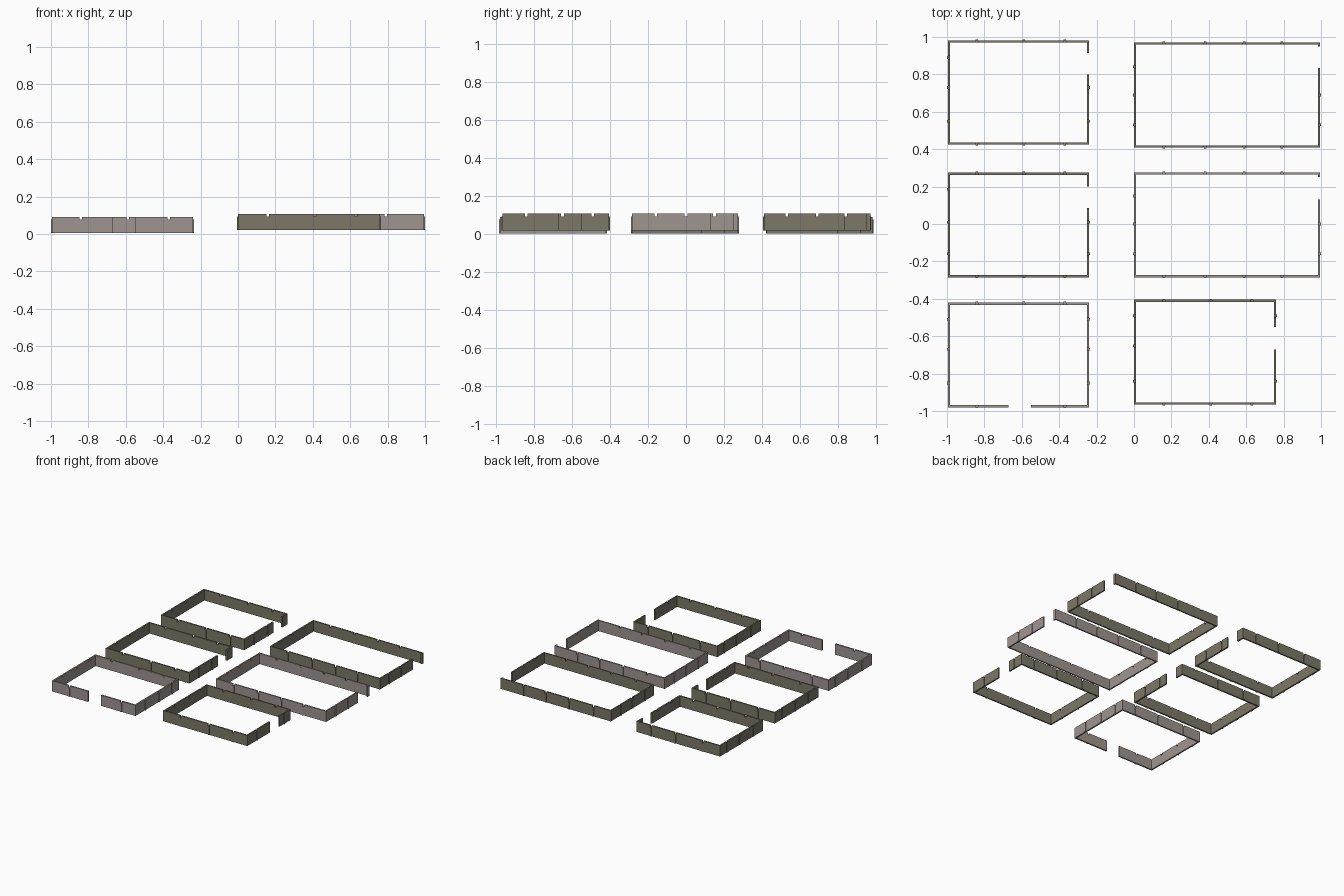
import bpy
import bmesh
from mathutils import Vector

cube = bpy.data.objects.get("Cube")
if cube:
    bpy.data.objects.remove(cube, do_unlink=True)

NOTCH_W, NOTCH_D, RIB_OUT = 0.014, 0.015, 0.005


def material(name, rgb):
    mat = bpy.data.materials.new(name)
    mat.use_nodes = True
    mat.diffuse_color = (*rgb, 1)
    bsdf = mat.node_tree.nodes["Principled BSDF"]
    bsdf.inputs["Base Color"].default_value = (*rgb, 1)
    bsdf.inputs["Roughness"].default_value = 0.9
    return mat


olive = material("olive stone", (0.20, 0.185, 0.14))
grey = material("warm grey stone", (0.34, 0.30, 0.28))


def slab(bm, outline, place, near, far):
    """Extrude an outline of (along, height) points through the wall."""
    front = [bm.verts.new(place(a, near, h)) for a, h in outline]
    face = bm.faces.new(front)
    out = bmesh.ops.extrude_face_region(bm, geom=[face])
    shift = place(0, far, 0) - place(0, near, 0)
    verts = [v for v in out["geom"] if isinstance(v, bmesh.types.BMVert)]
    bmesh.ops.translate(bm, vec=shift, verts=verts)


def panel(bm, a0, a1, notches, place, thick, z0, z1):
    """One straight wall with top notches and a raised rib under each."""
    top = [(a0, z1)]
    half = NOTCH_W / 2
    low = z1 - NOTCH_D
    for n in sorted(notches):
        if a0 + half < n < a1 - half:
            top += [(n - half, z1), (n - half, low), (n + half, low), (n + half, z1)]
            rib = [(n - half, z0), (n + half, z0), (n + half, low), (n - half, low)]
            slab(bm, rib, place, RIB_OUT, -0.002)
    top += [(a1, z1), (a1, z0), (a0, z0)]
    slab(bm, top, place, 0, -thick)


def enclosure(name, mat, box, z0, thick, long_notches, side_notches, door_side, door):
    x0, x1, y0, y1 = box
    z1 = z0 + 0.087
    sides = {
        "front": (x0, x1, long_notches, lambda a, o, h: Vector((a, y0 - o, h))),
        "back": (x0, x1, long_notches, lambda a, o, h: Vector((a, y1 + o, h))),
        "right": (y0 + thick, y1 - thick, side_notches, lambda a, o, h: Vector((x0 - o, a, h))),
        "left": (y0 + thick, y1 - thick, side_notches, lambda a, o, h: Vector((x1 + o, a, h))),
    }
    bm = bmesh.new()
    for side, (a0, a1, notches, place) in sides.items():
        spans = [(a0, a1)]
        if side == door_side:
            spans = [(a0, door[0]), (door[1], a1)]
        for s0, s1 in spans:
            panel(bm, s0, s1, notches, place, thick, z0, z1)
    bmesh.ops.recalc_face_normals(bm, faces=bm.faces)
    mesh = bpy.data.meshes.new(name)
    bm.to_mesh(mesh)
    bm.free()
    mesh.materials.append(mat)
    bpy.context.collection.objects.link(bpy.data.objects.new(name, mesh))


# Lower column of three small enclosures
small = (-0.84, -0.59, -0.37)
enclosure("front_right_walls", grey, (-0.995, -0.24, -0.98, -0.42), 0.004, 0.012,
          small, (-0.85, -0.67, -0.51), "front", (-0.67, -0.55))
enclosure("middle_right_walls", olive, (-0.995, -0.24, -0.285, 0.275), 0.004, 0.012,
          small, (-0.16, 0.01, 0.185), "left", (0.085, 0.20))
enclosure("back_right_walls", olive, (-0.995, -0.24, 0.425, 0.982), 0.004, 0.012,
          small, (0.55, 0.73, 0.89), "left", (0.80, 0.915))

# Raised column with one small and two long enclosures
wide = (0.16, 0.38, 0.59, 0.79)
enclosure("front_left_walls", olive, (0.0, 0.76, -0.965, -0.405), 0.02, 0.011,
          (0.16, 0.41, 0.63), (-0.84, -0.65, -0.49), "left", (-0.67, -0.55))
enclosure("middle_left_walls", grey, (0.0, 0.995, -0.285, 0.275), 0.02, 0.011,
          wide, (-0.16, 0.0, 0.15), "left", (0.13, 0.25))
enclosure("back_left_walls", olive, (0.0, 0.995, 0.41, 0.97), 0.02, 0.011,
          wide, (0.53, 0.69, 0.84), "left", (0.835, 0.95))
